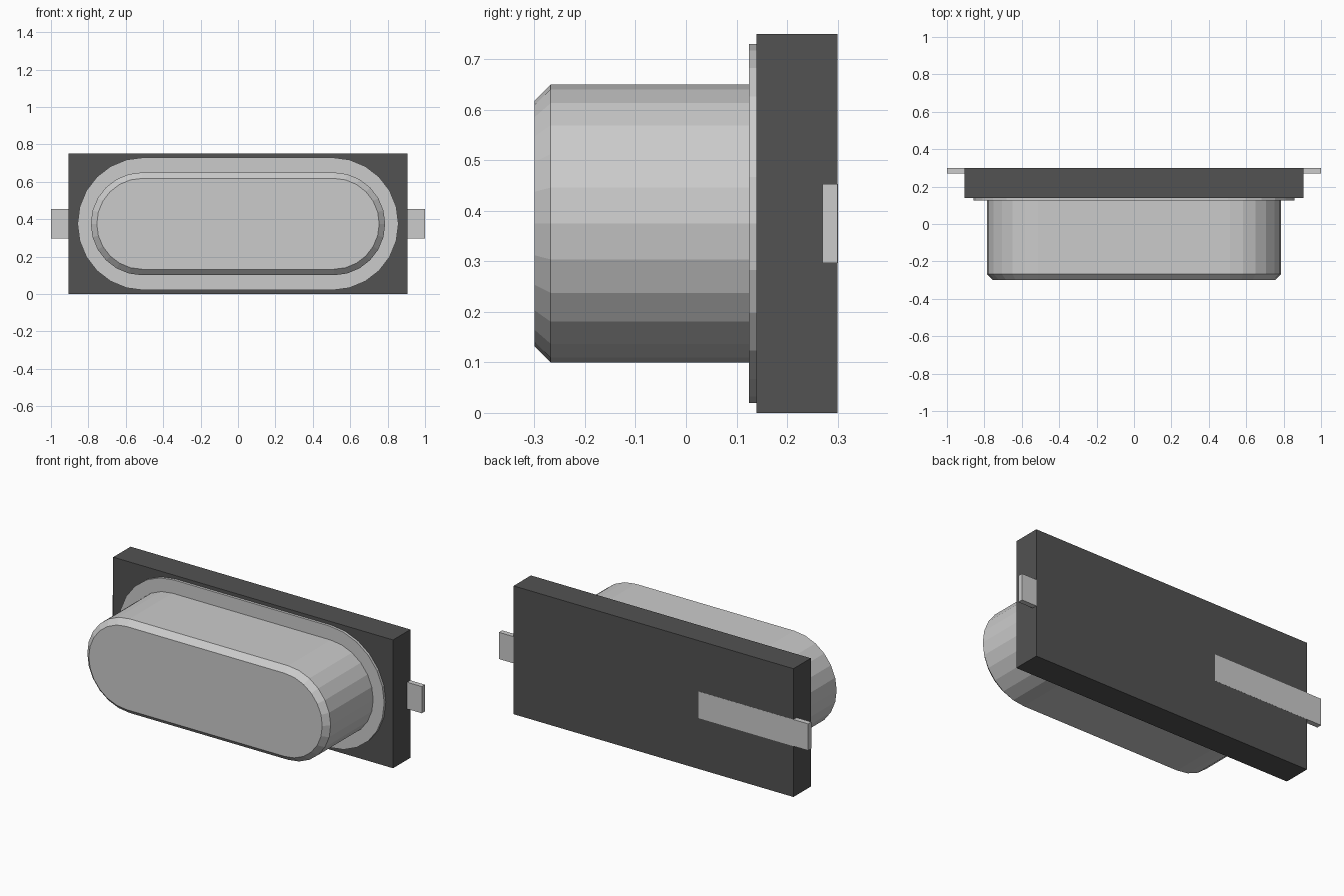
import bpy, bmesh
from math import sin, cos, pi

if "Cube" in bpy.data.objects:
    bpy.data.objects.remove(bpy.data.objects["Cube"])

MID_Z = 0.375


def material(name, value):
    mat = bpy.data.materials.new(name)
    mat.use_nodes = True
    colour = (value, value, value, 1)
    mat.diffuse_color = colour
    mat.node_tree.nodes["Principled BSDF"].inputs["Base Color"].default_value = colour
    return mat


metal = material("light grey metal", 0.60)
plastic = material("dark grey plastic", 0.085)


def finish(name, bm, mat):
    bmesh.ops.recalc_face_normals(bm, faces=bm.faces)
    mesh = bpy.data.meshes.new(name)
    bm.to_mesh(mesh)
    bm.free()
    mesh.materials.append(mat)
    obj = bpy.data.objects.new(name, mesh)
    bpy.context.collection.objects.link(obj)
    return obj


def box(name, lo, hi, mat):
    bm = bmesh.new()
    bmesh.ops.create_cube(bm, size=1)
    for v in bm.verts:
        v.co = [(a + b) / 2 + c * (b - a) for a, b, c in zip(lo, hi, v.co)]
    return finish(name, bm, mat)


def stadium(name, half_length, sections, mat, steps=12):
    """Loft rounded-end outlines through (y, radius) sections and cap both ends."""
    bm = bmesh.new()
    rings = []
    for y, radius in sections:
        ring = []
        for side in (1, -1):
            for i in range(steps + 1):
                a = -pi / 2 + pi * i / steps
                ring.append(bm.verts.new((side * (half_length + radius * cos(a)), y,
                                          MID_Z + side * radius * sin(a))))
        rings.append(ring)
    for r0, r1 in zip(rings, rings[1:]):
        for i in range(len(r0)):
            j = (i + 1) % len(r0)
            bm.faces.new((r0[i], r0[j], r1[j], r1[i]))
    bm.faces.new(rings[0])
    bm.faces.new(rings[-1])
    return finish(name, bm, mat)


# Rectangular backing plate
box("base_plate", (-0.905, 0.14, 0), (0.905, 0.30, 0.75), plastic)

# Metal can with a chamfered front rim, and the thin flange behind it
stadium("can", 0.512, [(-0.30, 0.243), (-0.268, 0.275), (0.126, 0.275)], metal)
stadium("flange", 0.503, [(0.125, 0.355), (0.1405, 0.355)], metal)

# Terminals let into the back of the plate: one just proud, one just below
box("right_terminal", (-1, 0.27, 0.297), (-0.29, 0.3005, 0.453), metal)
box("left_terminal", (0.29, 0.27, 0.297), (1, 0.2995, 0.453), metal)
